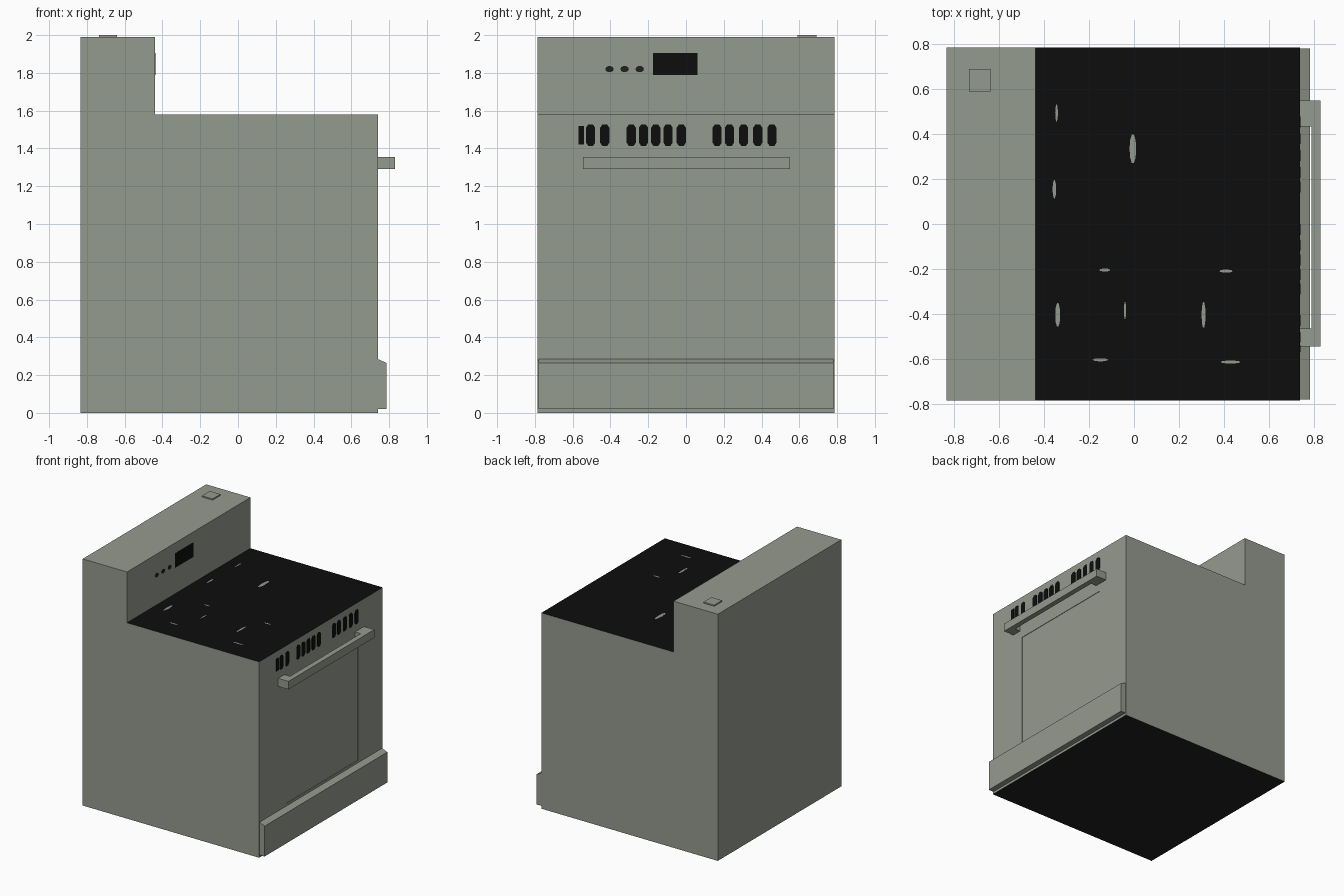
import bpy, bmesh, math

if "Cube" in bpy.data.objects:
    bpy.data.objects.remove(bpy.data.objects["Cube"])


def material(name, r, g, b):
    m = bpy.data.materials.new(name)
    m.diffuse_color = (r, g, b, 1)
    m.use_nodes = True
    m.node_tree.nodes["Principled BSDF"].inputs["Base Color"].default_value = m.diffuse_color
    return m


GREY = material("warm_grey", 0.30, 0.325, 0.275)
BLACK = material("black", 0.004, 0.004, 0.004)
CHARCOAL = material("charcoal", 0.014, 0.014, 0.014)


def finish(name, bm, *mats):
    bmesh.ops.recalc_face_normals(bm, faces=bm.faces)
    me = bpy.data.meshes.new(name)
    bm.to_mesh(me)
    bm.free()
    for m in mats:
        me.materials.append(m)
    ob = bpy.data.objects.new(name, me)
    bpy.context.collection.objects.link(ob)
    return ob


def prism(points, offset):
    """Extrude a closed 3D outline along an offset vector."""
    bm = bmesh.new()
    face = bm.faces.new([bm.verts.new(p) for p in points])
    ext = bmesh.ops.extrude_face_region(bm, geom=[face])
    verts = [v for v in ext["geom"] if isinstance(v, bmesh.types.BMVert)]
    bmesh.ops.translate(bm, verts=verts, vec=offset)
    bmesh.ops.recalc_face_normals(bm, faces=bm.faces)
    return bm


def ellipse(cu, cv, w, h, n=10):
    return [(cu + w / 2 * math.cos(2 * math.pi * i / n),
             cv + h / 2 * math.sin(2 * math.pi * i / n)) for i in range(n)]


def rect(u0, u1, v0, v1):
    return [(u0, v0), (u1, v0), (u1, v1), (u0, v1)]


def front_plate(name, outline, x, mat, t=0.003):
    finish(name, prism([(x, u, v) for u, v in outline], (t, 0, 0)), mat)


def top_plate(name, outline, z, mat, t=0.003):
    finish(name, prism([(u, v, z) for u, v in outline], (0, 0, t)), mat)


# Stove body with raised back panel
W = 0.787
profile = [(-0.835, 0), (0.74, 0), (0.74, 1.58), (-0.44, 1.58), (-0.44, 1.99), (-0.835, 1.99)]
body = prism([(x, -W, z) for x, z in profile], (0, 2 * W, 0))

# Black cooktop and dark underside, chosen by direction and height
for f in body.faces:
    z = f.calc_center_median().z
    if f.normal.z > 0.9 and z < 1.7:
        f.material_index = 1
    elif f.normal.z < -0.9:
        f.material_index = 2

# Shallow oven window recess in the front face
door = next(f for f in body.faces if f.normal.x > 0.9 and f.calc_center_median().z < 1)
bmesh.ops.inset_individual(body, faces=[door], thickness=0.1)
for v in door.verts:
    v.co.y = 0.475 if v.co.y > 0 else -0.44
    v.co.z = 1.225 if v.co.z > 0.8 else 0.305
ext = bmesh.ops.extrude_discrete_faces(body, faces=[door])["faces"][0]
rim = list(ext.verts)
bmesh.ops.translate(body, verts=rim, vec=(-0.004, 0, 0))
finish("stove_body", body, GREY, BLACK, CHARCOAL)

# Bottom drawer with sloped upper edge
drawer = [(0.735, 0.02), (0.785, 0.02), (0.785, 0.265), (0.74, 0.285), (0.735, 0.285)]
finish("bottom_drawer", prism([(x, -0.782, z) for x, z in drawer], (0, 1.564, 0)), GREY)

# Oven door handle, a bar with two stand-offs
handle = [(0.738, -0.545), (0.832, -0.545), (0.832, 0.55), (0.738, 0.55),
          (0.738, 0.435), (0.79, 0.435), (0.79, -0.465), (0.738, -0.465)]
finish("door_handle", prism([(x, y, 1.29) for x, y in handle], (0, 0, 0.065)), GREY)

# Small square cap on top of the back panel
top_plate("top_cap", rect(-0.735, -0.64, 0.59, 0.69), 1.985, GREY, 0.015)

# Control markings above the oven door
for y in (-0.505, -0.43, -0.29, -0.225, -0.16, -0.095, -0.025,
          0.165, 0.23, 0.305, 0.38, 0.455):
    w = 0.048
    h = 0.115
    outline = [(y - w / 2, 1.47 - h * 0.35), (y - w / 4, 1.47 - h / 2), (y + w / 4, 1.47 - h / 2),
               (y + w / 2, 1.47 - h * 0.35), (y + w / 2, 1.47 + h * 0.35), (y + w / 4, 1.47 + h / 2),
               (y - w / 4, 1.47 + h / 2), (y - w / 2, 1.47 + h * 0.35)]
    front_plate("control_mark", outline, 0.739, BLACK)
front_plate("control_mark_narrow", rect(-0.57, -0.54, 1.42, 1.52), 0.739, BLACK)

# Clock display and three buttons on the back panel
front_plate("clock_display", rect(-0.175, 0.06, 1.79, 1.905), -0.441, BLACK)
for y in (-0.405, -0.325, -0.245):
    front_plate("panel_button", ellipse(y, 1.82, 0.045, 0.034), -0.441, CHARCOAL)

# Small pale marks on the cooktop
for x, y, w, h in ((-0.345, 0.495, 0.012, 0.08), (-0.355, 0.155, 0.016, 0.085),
                   (-0.005, 0.335, 0.03, 0.135), (-0.34, -0.405, 0.022, 0.11),
                   (-0.04, -0.385, 0.01, 0.08), (0.31, -0.405, 0.018, 0.12),
                   (-0.13, -0.205, 0.05, 0.014), (0.41, -0.21, 0.06, 0.014),
                   (-0.15, -0.605, 0.07, 0.014), (0.43, -0.615, 0.09, 0.014)):
    top_plate("cooktop_mark", ellipse(x, y, w, h), 1.579, GREY, 0.002)
